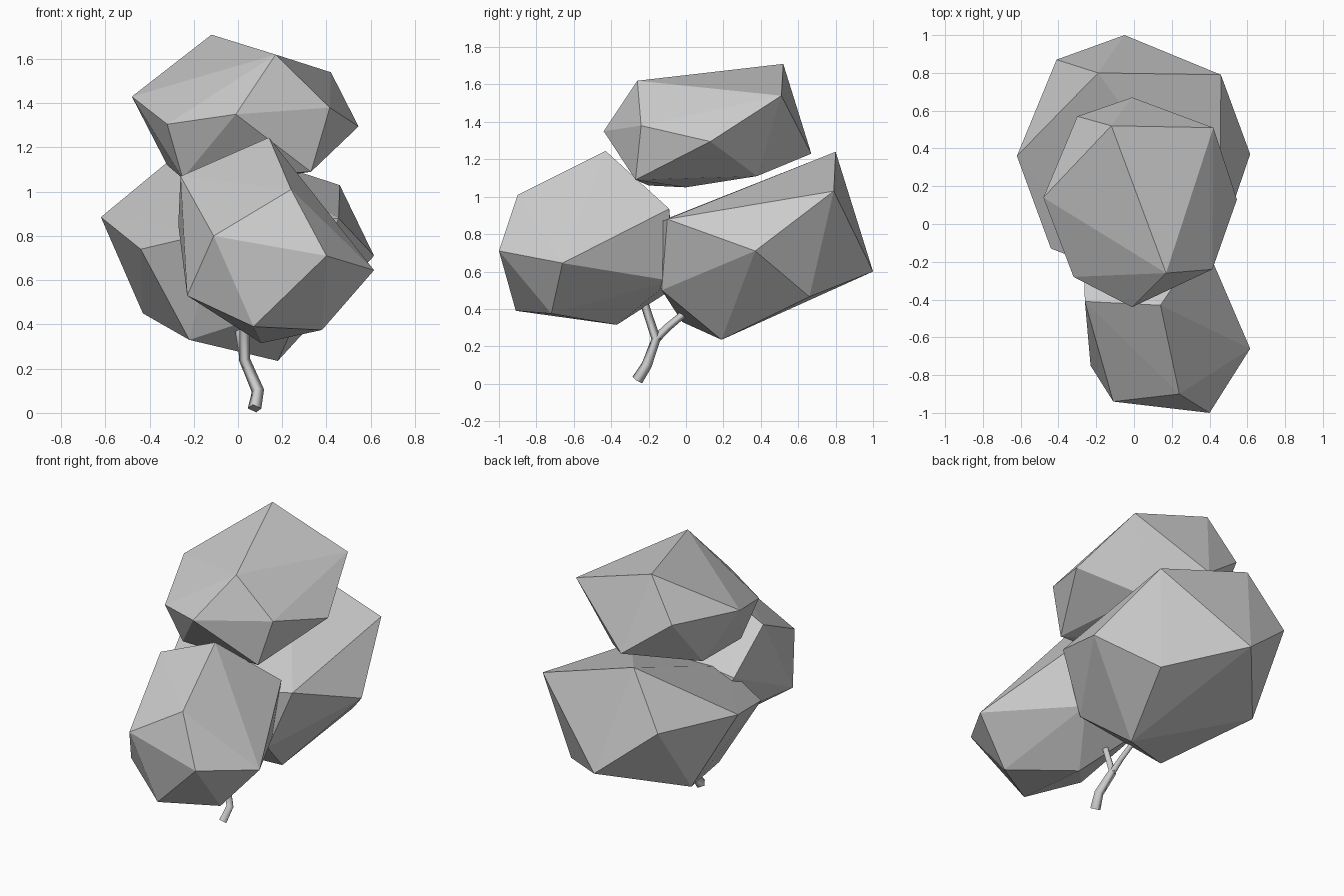
import bpy
import bmesh
from mathutils import Vector

default_cube = bpy.data.objects.get("Cube")
if default_cube:
    bpy.data.objects.remove(default_cube, do_unlink=True)


def make_material(name, colour):
    material = bpy.data.materials.new(name)
    material.use_nodes = True
    material.diffuse_color = colour
    shader = material.node_tree.nodes["Principled BSDF"]
    shader.inputs["Base Color"].default_value = colour
    return material


plain_grey = make_material("plain grey", (0.6, 0.6, 0.6, 1))


def add_clump(name, corners):
    """A faceted leaf clump: the tight convex skin around a few corners."""
    bm = bmesh.new()
    for corner in corners:
        bm.verts.new(corner)
    hull = bmesh.ops.convex_hull(bm, input=bm.verts)
    loose = [v for v in hull["geom_interior"] if isinstance(v, bmesh.types.BMVert)]
    bmesh.ops.delete(bm, geom=loose, context="VERTS")
    bmesh.ops.recalc_face_normals(bm, faces=bm.faces)
    mesh = bpy.data.meshes.new(name)
    bm.to_mesh(mesh)
    bm.free()
    mesh.materials.append(plain_grey)
    clump = bpy.data.objects.new(name, mesh)
    bpy.context.collection.objects.link(clump)
    return clump


def add_branch(name, path, thickness):
    """A four-sided tapering limb swept along a short path."""
    curve = bpy.data.curves.new(name, "CURVE")
    curve.dimensions = "3D"
    curve.bevel_depth = thickness
    curve.bevel_resolution = 0
    curve.use_fill_caps = True
    spline = curve.splines.new("POLY")
    spline.points.add(len(path) - 1)
    for index, (point, place) in enumerate(zip(spline.points, path)):
        point.co = Vector(place).to_4d()
        point.radius = 1 - 0.1 * index
    curve.materials.append(plain_grey)
    branch = bpy.data.objects.new(name, curve)
    bpy.context.collection.objects.link(branch)
    return branch


# Upper leaf clump
add_clump("top_foliage", [
    (-.12, .52, 1.71), (.17, -.26, 1.62), (.42, .51, 1.54), (-.48, .14, 1.43),
    (-.01, -.44, 1.35), (.415, -.24, 1.38), (.545, .13, 1.295), (-.32, -.28, 1.305),
    (-.01, .67, 1.23), (-.3, .57, 1.45), (.33, -.27, 1.09), (.25, .38, 1.11),
    (-.25, -.2, 1.06), (-.32, .29, 1.12), (.05, 0, 1.05)])

# Leaf clump leaning to the front
add_clump("front_foliage", [
    (.14, -.43, 1.245), (.24, -.9, 1.01), (.4, -1, .71), (.615, -.66, .645),
    (.38, -.72, .375), (.105, -.37, .315), (.07, -.91, .39), (-.23, -.75, .53),
    (-.11, -.94, .8), (-.26, -.41, 1.07), (.37, -.09, .935), (-.27, -.1, .85),
    (.3, -.08, .55), (-.1, -.05, .52)])

# Leaf clump leaning to the back
add_clump("back_foliage", [
    (-.19, .8, 1.24), (.46, .79, 1.03), (-.05, 1, .6), (.615, .37, .71),
    (-.41, .87, .9), (-.62, .36, .885), (.18, .19, .235), (-.44, -.13, .74),
    (-.43, .56, .45), (-.22, -.02, .33), (.35, .66, .465), (.455, -.1, .88),
    (.3, -.13, .5), (-.1, -.26, .82)])

# Crooked trunk, with a fork reaching into the lower clumps
fork = (.03, -.16, .24)
add_branch("trunk", [(.075, -.26, .02), (.09, -.21, .1), fork, (.03, -.22, .42)], .032)
add_branch("back_branch", [fork, (.02, -.1, .3), (0, .02, .4)], .024)
